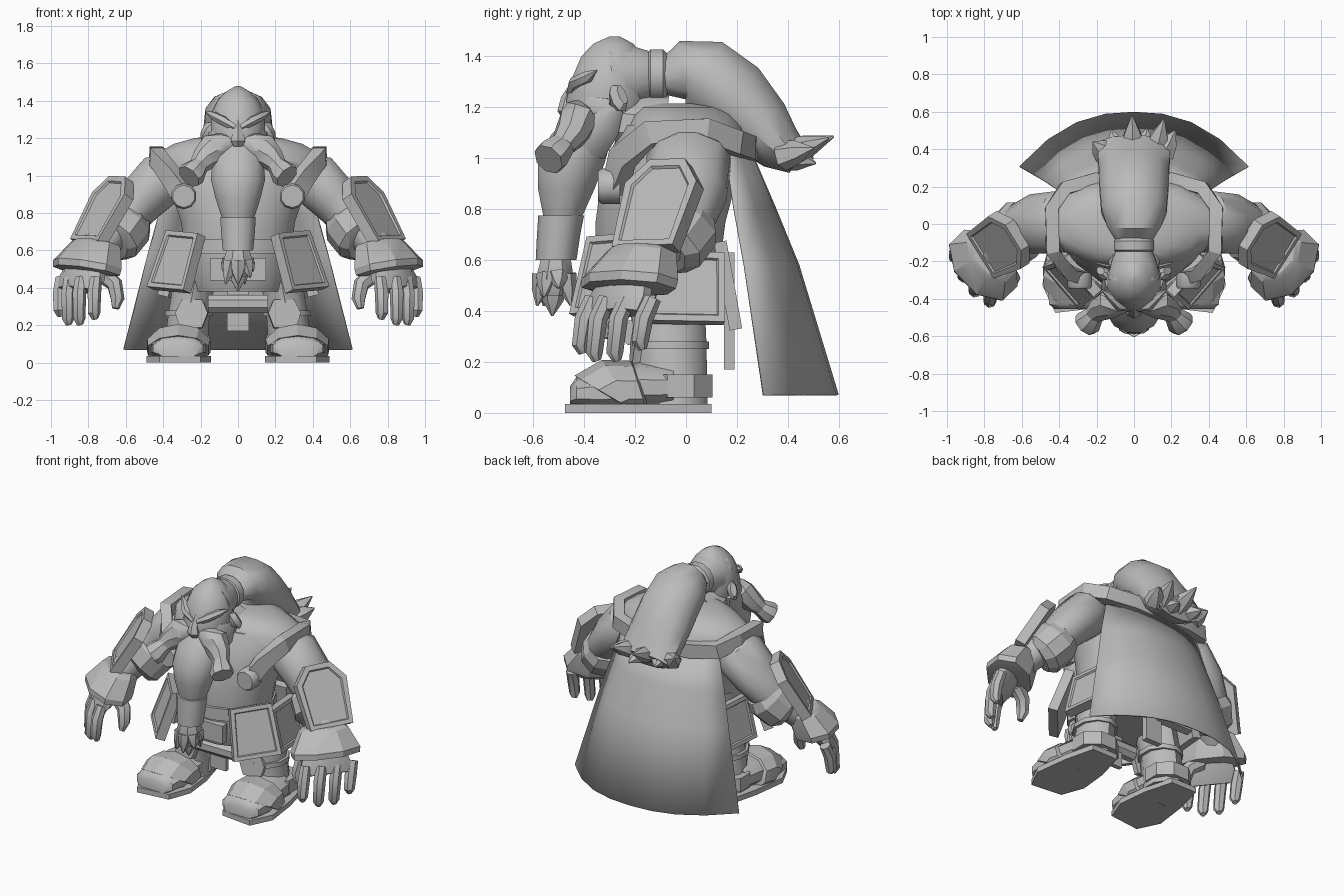
import bpy, bmesh, math
from mathutils import Vector as V

grey = bpy.data.materials.new("plain_grey")
grey.diffuse_color = (0.5, 0.5, 0.5, 1)


def finish(name, bm, mirror=False, angle=40):
    bmesh.ops.recalc_face_normals(bm, faces=bm.faces)
    me = bpy.data.meshes.new(name)
    bm.to_mesh(me)
    bm.free()
    for p in me.polygons:
        p.use_smooth = True
    me.set_sharp_from_angle(angle=math.radians(angle))
    me.materials.append(grey)
    ob = bpy.data.objects.new(name, me)
    bpy.context.collection.objects.link(ob)
    if mirror:
        ob.modifiers.new("mirror", 'MIRROR')
    return ob


def tube(name, pts, n=10, ref=(1, 0, 0), axis=None, mirror=False, angle=40):
    """Loft of elliptical rings; pts are (x, y, z, radius along ref, other radius).
    axis is one ring normal for all rings, or a list with one per ring."""
    bm = bmesh.new()
    c = [V(p[:3]) for p in pts]
    rings = []
    for i, p in enumerate(pts):
        if axis:
            t = V(axis[i] if isinstance(axis, list) else axis)
        else:
            t = c[min(i + 1, len(c) - 1)] - c[max(i - 1, 0)]
        t.normalize()
        a = V(ref)
        a = (a - t * a.dot(t)).normalized()
        b = t.cross(a)
        ring = []
        for k in range(n):
            w = 2 * math.pi * (k + 0.5) / n
            ring.append(bm.verts.new(c[i] + a * p[3] * math.cos(w) + b * p[-1] * math.sin(w)))
        rings.append(ring)
    for r, s in zip(rings, rings[1:]):
        for k in range(n):
            bm.faces.new((r[k], r[(k + 1) % n], s[(k + 1) % n], s[k]))
    bm.faces.new(rings[0])
    bm.faces.new(rings[-1])
    return finish(name, bm, mirror, angle)


def panel(name, centre, normal, down, outline, thick, rim=0.03, sink=0.015, mirror=True):
    """Plate with a raised rim; outline is (side, down) pairs in the plate's plane."""
    n = V(normal).normalized()
    d = V(down)
    d = (d - n * d.dot(n)).normalized()
    s = n.cross(d)
    bm = bmesh.new()
    lo, hi = ([bm.verts.new(V(centre) + s * u + d * v + n * h) for u, v in outline]
              for h in (-thick / 2, thick / 2))
    bm.faces.new(lo)
    front = bm.faces.new(hi)
    for k in range(len(hi)):
        j = (k + 1) % len(hi)
        bm.faces.new((lo[k], lo[j], hi[j], hi[k]))
    bmesh.ops.recalc_face_normals(bm, faces=bm.faces)
    if rim:
        bmesh.ops.inset_individual(bm, faces=[front], thickness=rim, depth=0)
        bmesh.ops.inset_individual(bm, faces=[front], thickness=0.008, depth=-sink)
    return finish(name, bm, mirror, 25)


def rect(w, h):
    return [(-w, -h), (w, -h), (w, h), (-w, h)]


def spike(name, a, b, r, r2=None, mirror=False):
    a, b = V(a), V(b)
    m = a.lerp(b, 0.5)
    r2 = r2 or r
    tube(name, [(*a, r, r2), (*m, r * .75, r2 * .75), (*b, .004, .004)], 6, mirror=mirror)


UP = (0, 0, 1)

# Torso, shoulder mantle and collar
tube("torso", [(0, -.1, .38, .25, .2), (0, -.1, .48, .29, .24), (0, -.11, .6, .29, .25),
               (0, -.1, .75, .31, .26), (0, -.07, .9, .36, .27), (0, -.04, 1.03, .4, .26),
               (0, -.03, 1.13, .35, .22)], 16, axis=UP)
tube("mantle", [(0, .0, 1.04, .45, .26), (0, .0, 1.12, .44, .24), (0, -.01, 1.17, .35, .21),
                (0, -.02, 1.2, .24, .17), (0, -.03, 1.215, .12, .12)], 16, axis=UP)
tube("belt", [(0, -.11, .58, .31, .27), (0, -.11, .66, .31, .27)], 16, axis=UP)
tube("collar", [(.29, -.28, .88, .07, .05), (.36, -.25, 1.0, .07, .05), (.435, -.14, 1.1, .065, .05),
                (.44, .08, 1.11, .065, .05), (.37, .19, 1.06, .065, .05), (.2, .24, 1.04, .065, .05),
                (0, .25, 1.03, .065, .05)], 4, ref=UP, mirror=True, angle=30)
tube("clasp", [(.29, -.345, .89, .06, .06), (.29, -.33, .89, .07, .07), (.29, -.26, .89, .07, .07)],
     10, mirror=True)

# Cape: rows of (height, half width, edge y, middle y)
bm = bmesh.new()
rows = []
for z, w, ey, my in [(1.01, .36, .16, .26), (.8, .42, .19, .35), (.58, .48, .23, .44), (.07, .61, .305, .595)]:
    us = [i / 4 - 1 for i in range(9)]
    rows.append([bm.verts.new((u * w, my - (my - ey) * abs(u) ** 2.4, z)) for u in us])
for r, s in zip(rows, rows[1:]):
    for k in range(8):
        bm.faces.new((r[k], r[k + 1], s[k + 1], s[k]))
mod = finish("cape", bm).modifiers.new("thickness", 'SOLIDIFY')
mod.thickness = .01
mod.offset = 0

# Head, ears and face
tube("head", [(0, -.33, 1.07, .1, .1), (0, -.315, 1.14, .14, .155), (0, -.31, 1.23, .15, .165),
              (0, -.3, 1.32, .148, .15), (0, -.29, 1.4, .115, .125), (0, -.285, 1.45, .065, .08),
              (0, -.28, 1.478, .015, .02)], 12, axis=UP)
tube("neck", [(0, -.27, 1.14, .13, .12), (0, -.08, 1.12, .17, .13)], 10)
tube("head_back", [(0, -.29, 1.31, .145, .15), (0, -.2, 1.32, .125, .125), (0, -.14, 1.325, .1, .1)], 12)
tube("ear", [(.13, -.28, 1.21, .03, .02), (.16, -.265, 1.235, .065, .035), (.18, -.25, 1.25, .045, .02)],
     8, ref=UP, mirror=True)
tube("nose", [(0, -.42, 1.3, .02, .03), (0, -.455, 1.24, .03, .035), (0, -.47, 1.185, .045, .035),
              (0, -.46, 1.155, .025, .025)], 6, axis=UP)
tube("brow", [(.015, -.45, 1.255, .02, .02), (.08, -.435, 1.295, .026, .03), (.13, -.385, 1.32, .024, .022),
              (.175, -.35, 1.345, .003, .003)], 6, ref=UP, mirror=True)
tube("cheek", [(.06, -.42, 1.21, .035, .035), (.115, -.37, 1.19, .06, .04), (.14, -.3, 1.18, .06, .03)],
     6, ref=UP, mirror=True)
tube("side_beard", [(.14, -.28, 1.2, .04, .03), (.135, -.32, 1.13, .07, .04), (.09, -.39, 1.05, .09, .05)],
     8, ref=(0, 1, 0), mirror=True)

# Topknot tied behind the head
tube("hair_tie", [(0, -.152, 1.325, .095, .09), (0, -.14, 1.325, .112, .105),
                  (0, -.09, 1.325, .112, .105), (0, -.075, 1.325, .095, .09)], 12)
tube("ponytail", [(0, -.1, 1.305, .09, .065), (0, -.01, 1.345, .15, .12), (0, .07, 1.325, .18, .155),
                  (0, .18, 1.24, .19, .16), (0, .29, 1.125, .195, .135), (0, .37, 1.04, .2, .1),
                  (0, .44, .995, .175, .065)], 12)
for x, y, z in [(-.22, .44, 1.06), (-.12, .5, 1.0), (-.01, .58, 1.085), (.07, .51, .98),
                (.16, .56, 1.08), (.22, .5, 1.04)]:
    spike("hair_tip", (x * .7, .38, 1.01), (x, y, z), .07, .06)

# Beard with band and tuft
tube("beard", [(0, -.37, 1.18, .12, .08), (0, -.41, 1.09, .14, .125), (0, -.45, .98, .15, .135),
               (0, -.47, .88, .125, .115), (0, -.485, .76, .085, .075)], 12, axis=UP)
tube("beard_band", [(0, -.49, .775, .1, .09), (0, -.5, .7, .095, .085), (0, -.51, .6, .085, .08)],
     10, axis=UP)
tube("beard_tuft", [(0, -.51, .62, .06, .06), (0, -.515, .53, .09, .08), (0, -.52, .46, .06, .055)],
     8, axis=UP)
for i in range(7):
    a = 2 * math.pi * i / 7 - .5 * math.pi
    dx, dy = math.cos(a), math.sin(a)
    spike("tuft_tip", (dx * .05, -.515 + dy * .045, .54),
          (dx * .085, -.515 + dy * .07, .42 + .035 * (i % 3)), .045)
spike("tuft_middle", (0, -.52, .5), (0, -.525, .38), .055)

# Moustache with flared end caps
tube("moustache", [(.02, -.435, 1.18, .035, .03), (.07, -.43, 1.17, .065, .06),
                   (.13, -.425, 1.14, .09, .08), (.18, -.455, 1.09, .07, .065),
                   (.215, -.485, 1.05, .05, .05)], 8, mirror=True)
tube("moustache_cap", [(.2, -.475, 1.06, .05, .05), (.215, -.49, 1.045, .055, .055),
                       (.245, -.525, 1.01, .075, .07), (.262, -.54, .995, .07, .065)], 8, mirror=True)

# Arms, guards and hands
tube("arm", [(.3, .0, 1.04, .1, .1), (.41, .01, .98, .17, .15), (.52, .0, .87, .165, .135),
             (.61, -.03, .76, .14, .115), (.69, -.1, .68, .11, .1), (.77, -.17, .58, .1, .09)],
     12, ref=(0, 1, 0), mirror=True)
tube("elbow_cuff", [(.575, -.01, .78, .14, .125), (.6, -.03, .74, .17, .15), (.66, -.08, .66, .16, .145),
                    (.68, -.1, .64, .12, .11)], 10, ref=(0, 1, 0), mirror=True, angle=25)
panel("arm_guard", (.715, -.11, .805), (.7, -.45, .5), (.33, -.18, -.75),
      [(-.08, -.205), (.08, -.205), (.165, -.1), (.14, .19), (-.14, .19), (-.165, -.1)], .065, .035, .01)
F = (.6, .65, .1)
tube("wrist_cuff", [(.75, -.165, .645, .13, .1), (.76, -.175, .63, .16, .115), (.805, -.22, .525, .225, .15),
                    (.81, -.225, .49, .22, .145), (.81, -.225, .48, .17, .1)],
     8, ref=F, axis=(.2, -.12, -1), mirror=True, angle=25)
tube("palm", [(.81, -.23, .52, .13, .08), (.835, -.26, .45, .16, .065), (.86, -.28, .39, .14, .04)],
     10, ref=F, mirror=True)
for x, y, z in [(.77, -.415, .235), (.85, -.36, .205), (.91, -.28, .205), (.955, -.18, .25)]:
    tube("finger", [(x - .01, y + .05, .45, .034), (x, y + .015, .37, .038), (x, y, z + .03, .034),
                    (x - .005, y + .01, z, .018)], 7, mirror=True)
tube("thumb", [(.73, -.24, .48, .05), (.66, -.27, .42, .044), (.645, -.29, .34, .038), (.655, -.3, .29, .02)],
     7, mirror=True)

# Hip armour, buckle and hanging cloths
panel("front_hip_plate", (.325, -.3, .54), (.72, -.65, .33), (.25, -.15, -.8),
      [(-.13, -.16), (.13, -.16), (.15, .16), (-.15, .16)], .06, .035, .01)
panel("side_hip_plate", (.355, .0, .49), (1, .1, .25), (.2, 0, -1), rect(.15, .14), .06, .035, .01)
panel("buckle", (0, -.355, .5), (0, -1, 0), (0, 0, -1), rect(.15, .06), .05, 0, mirror=False)
panel("back_hip_plate", (.15, .165, .5), (0, 1, .18), (0, .18, -1), rect(.13, .175), .05, .03, .01)
panel("back_cloth", (0, .17, .4), (0, 1, 0), (0, 0, -1), rect(.06, .23), .04, 0, mirror=False)
panel("front_cloth", (0, -.2, .32), (0, -1, 0), (0, 0, -1), rect(.06, .15), .03, 0, mirror=False)
tube("cloth_roll", [(-.16, -.21, .315, .052), (.16, -.21, .315, .052)], 8, ref=UP)

# Legs and boots
tube("leg", [(.285, -.055, .03, .125, .14), (.26, -.06, .28, .115, .14), (.22, -.08, .5, .12, .15)],
     10, axis=UP, mirror=True)
tube("shin_band", [(.262, -.06, .25, .135, .15), (.26, -.06, .28, .135, .15)], 10, axis=UP, mirror=True)
panel("knee_plate", (.25, -.19, .265), (.1, -1, .1), (0, 0, -1),
      [(-.06, -.07), (.05, -.07), (.085, 0), (.06, .08), (-.06, .08), (-.09, 0)], .04, 0)
tube("ankle_strap", [(.29, -.02, .06, .15, .135), (.29, -.02, .15, .15, .135)], 8, axis=UP, mirror=True)
panel("sole", (0, 0, .0175), UP, (0, 1, 0),
      [(-x, y) for x, y in [(.145, -.3), (.2, -.45), (.42, -.475), (.49, -.33), (.46, -.1), (.41, .1),
                            (.22, .1), (.165, -.1)]], .035, 0)
tube("toe", [(.32, -.455, .06, .11, .045), (.32, -.43, .075, .14, .065), (.318, -.32, .08, .155, .09),
             (.31, -.18, .1, .145, .1), (.3, -.05, .1, .13, .09)], 10, axis=(0, 1, 0), mirror=True)
tube("boot_strap", [(.32, -.295, .06, .155, .14), (.32, -.3, .065, .17, .16), (.316, -.25, .09, .178, .143),
                    (.312, -.18, .09, .165, .12), (.31, -.17, .09, .14, .1)], 10,
     axis=[(0, .5, .85), (0, .5, .85), (0, .8, .55), (0, .95, .3), (0, .95, .3)], mirror=True, angle=25)

# Rest every vertex on or above the ground
for ob in bpy.data.objects:
    for v in ob.data.vertices:
        v.co.z = max(v.co.z, 0)
